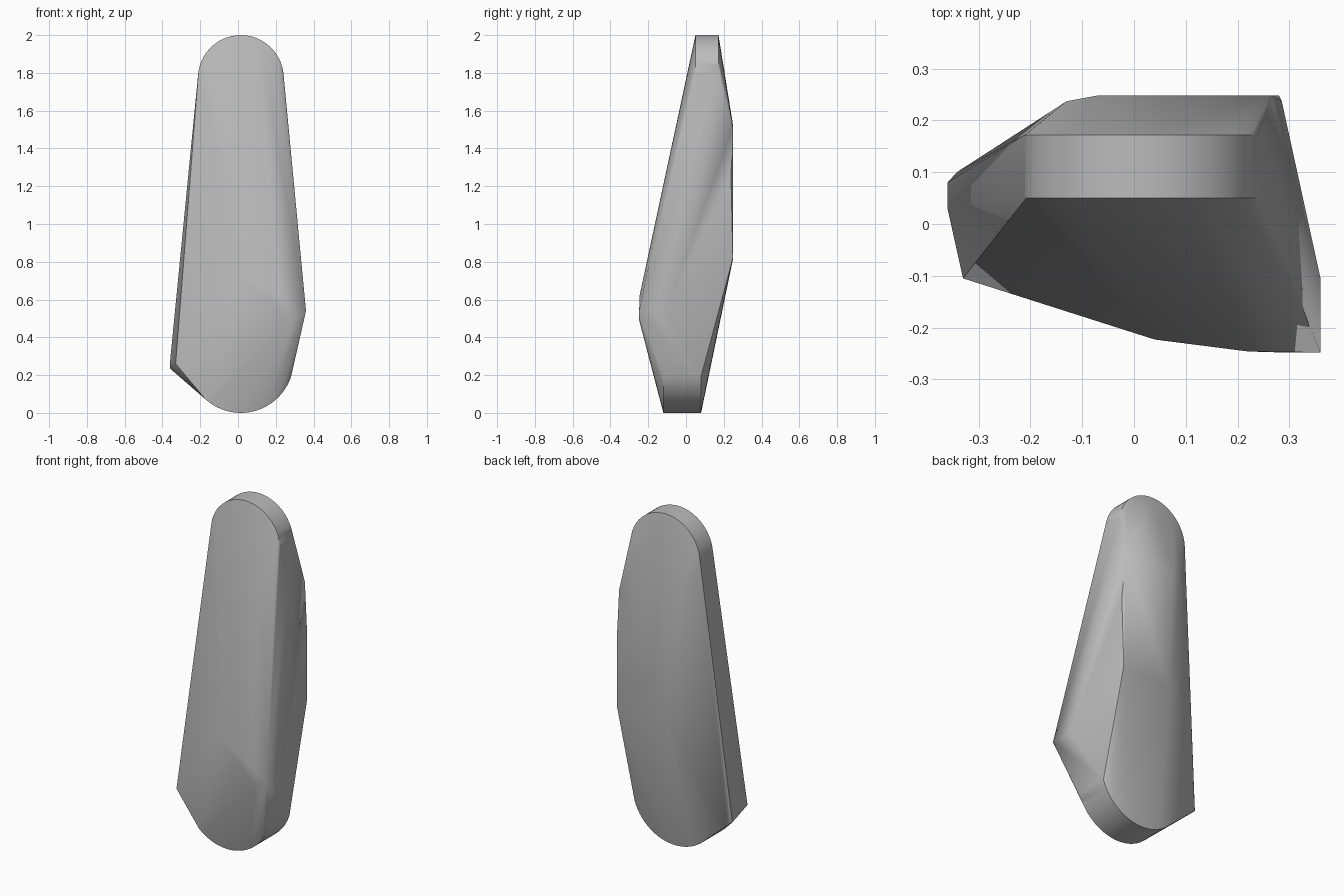
import bpy, bmesh
from math import sin, cos, radians

if "Cube" in bpy.data.objects:
    bpy.data.objects.remove(bpy.data.objects["Cube"])

stone = bpy.data.materials.new("mid_grey")
stone.use_nodes = True
GREY = (0.5, 0.5, 0.5, 1)
stone.diffuse_color = GREY
stone.node_tree.nodes["Principled BSDF"].inputs["Base Color"].default_value = GREY


def rim(x, z, radius, start, end, depths, steps=28):
    """Rounded end: the same arc repeated at a front and a back depth."""
    angles = [radians(start + (end - start) * i / steps) for i in range(steps + 1)]
    return [(x + radius * cos(a), y, z + radius * sin(a)) for y in depths for a in angles]


# Rounded top and bottom ends
points = rim(0.015, 1.773, 0.227, 4, 176, (0.05, 0.172))
points += rim(0.015, 0.28, 0.28, 228, 342, (-0.12, 0.08))

# Front ridge and right-hand shoulder
points += [(0.04, -0.223, 0.71), (0.22, -0.246, 0.62), (0.36, -0.248, 0.54),
           (0.285, -0.248, 0.49), (0.36, -0.105, 0.54)]

# Lower corner on the -x side
points += [(-0.33, -0.105, 0.26), (-0.36, 0.03, 0.27), (-0.36, 0.08, 0.235),
           (-0.342, 0.1, 0.225)]

# Flat back plateau
points += [(0.265, 0.248, 1.51), (-0.07, 0.248, 1.53), (-0.13, 0.237, 1.55),
           (0.285, 0.238, 1.25), (0.28, 0.248, 0.82), (-0.04, 0.248, 0.81)]

# Faceted body stretched over the points
bm = bmesh.new()
for p in points:
    bm.verts.new(p)
hull = bmesh.ops.convex_hull(bm, input=bm.verts)
loose = {g for g in hull["geom_interior"] + hull["geom_unused"]
         if isinstance(g, bmesh.types.BMVert)}
bmesh.ops.delete(bm, geom=list(loose), context="VERTS")
bmesh.ops.dissolve_limit(bm, angle_limit=radians(0.5), verts=bm.verts, edges=bm.edges)
bmesh.ops.recalc_face_normals(bm, faces=bm.faces)
mesh = bpy.data.meshes.new("faceted_stone")
bm.to_mesh(mesh)
bm.free()
mesh.materials.append(stone)

body = bpy.data.objects.new("faceted_stone", mesh)
bpy.context.collection.objects.link(body)
bpy.context.view_layer.objects.active = body
body.select_set(True)
bpy.ops.object.shade_smooth_by_angle(angle=radians(30))
